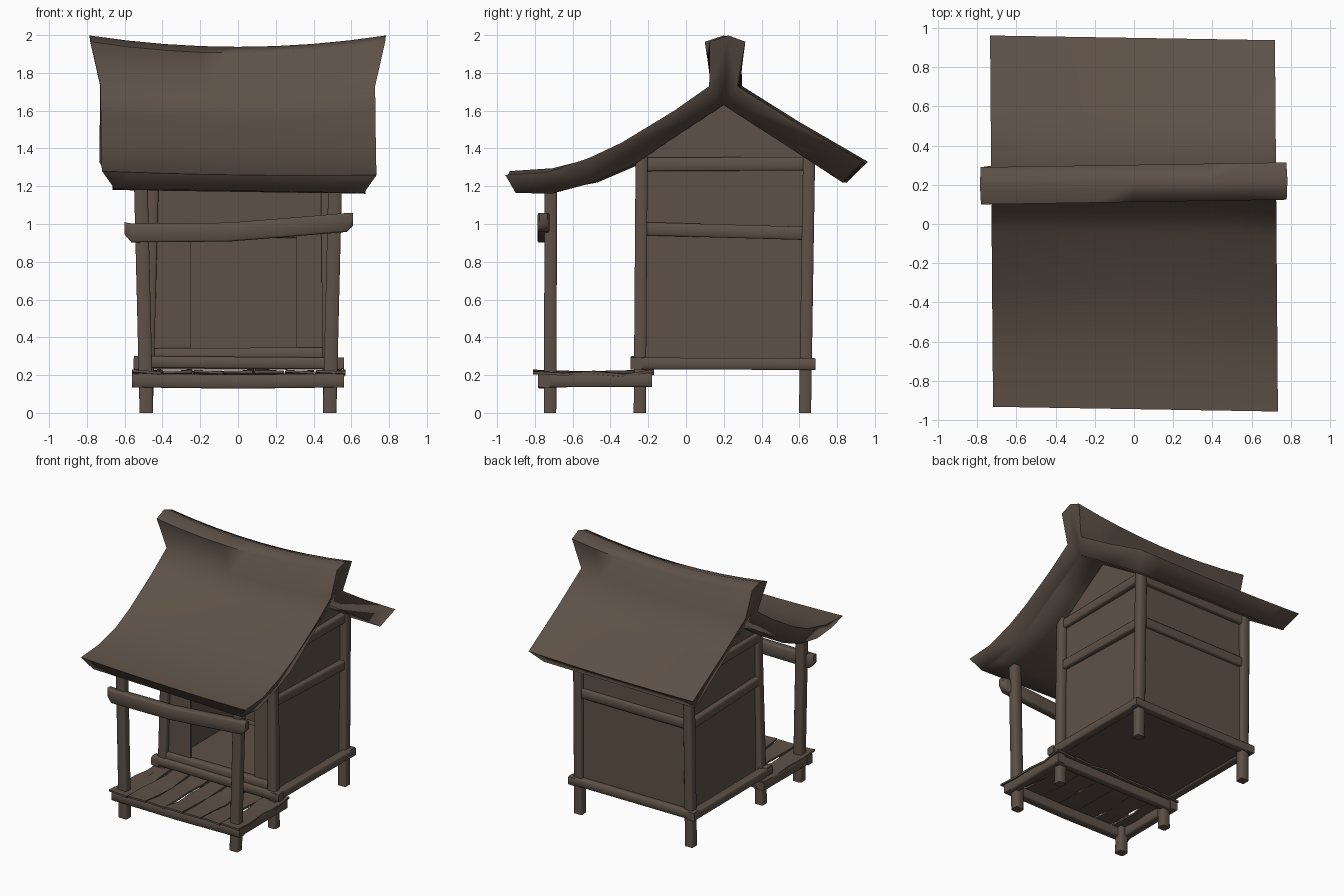
import bpy, bmesh, math, random
from mathutils import Vector

random.seed(4)
wood = bpy.data.materials.new("weathered brown wood")
wood.diffuse_color = (0.112, 0.083, 0.063, 1)


def finish(name, bm, angle=40):
    bmesh.ops.recalc_face_normals(bm, faces=bm.faces[:])
    me = bpy.data.meshes.new(name)
    bm.to_mesh(me)
    bm.free()
    me.materials.append(wood)
    for p in me.polygons:
        p.use_smooth = True
    me.set_sharp_from_angle(angle=math.radians(angle))
    ob = bpy.data.objects.new(name, me)
    bpy.context.collection.objects.link(ob)
    return ob


def loft(name, rings, angle=40):
    """Skin closed rings of points and cap both ends."""
    bm = bmesh.new()
    vs = [[bm.verts.new(p) for p in r] for r in rings]
    n = len(rings[0])
    for a, b in zip(vs, vs[1:]):
        for i in range(n):
            j = (i + 1) % n
            bm.faces.new((a[i], a[j], b[j], b[i]))
    bm.faces.new(vs[0])
    bm.faces.new(vs[-1])
    return finish(name, bm, angle)


def beam(name, path, w, h, end=1.0):
    """Squared timber with eased edges: w, h = half width, height (posts: x, y)."""
    pts = [Vector(p) for p in path]
    d = (pts[-1] - pts[0]).normalized()
    if abs(d.z) > 0.8:
        u, v = Vector((1, 0, 0)), Vector((0, 1, 0))
    else:
        u, v = d.cross(Vector((0, 0, 1))).normalized(), Vector((0, 0, 1))
    c = 0.8
    corner = [(1, -c), (1, c), (c, 1), (-c, 1), (-1, c), (-1, -c), (-c, -1), (c, -1)]
    rings = []
    for i, p in enumerate(pts):
        s = end if i in (0, len(pts) - 1) else 1
        rings.append([p + u * w * s * a + v * h * s * b for a, b in corner])
    return loft(name, rings, 60)


def box(name, lo, hi):
    (x0, y0, z0), (x1, y1, z1) = lo, hi
    return loft(name, [[(x, y0, z0), (x, y1, z0), (x, y1, z1), (x, y0, z1)] for x in (x0, x1)])


# Roof with ridge cap in one skin: (y, z, half width, sag at the middle)
roof = [(-0.945, 1.27, 0.727, 0.01), (-0.72, 1.285, 0.727, 0.01), (-0.5, 1.35, 0.727, 0.02),
        (-0.33, 1.43, 0.727, 0.03), (-0.05, 1.60, 0.727, 0.045), (0.135, 1.73, 0.727, 0.05),
        (0.112, 1.965, 0.78, 0.06), (0.212, 1.998, 0.785, 0.06), (0.302, 1.965, 0.78, 0.06),
        (0.285, 1.73, 0.727, 0.05), (0.58, 1.545, 0.727, 0.04), (0.95, 1.33, 0.727, 0.01),
        (0.84, 1.22, 0.67, 0), (0.55, 1.41, 0.67, 0), (0.21, 1.63, 0.67, 0), (-0.05, 1.46, 0.67, 0),
        (-0.27, 1.31, 0.67, 0), (-0.48, 1.22, 0.67, 0), (-0.70, 1.17, 0.67, 0),
        (-0.89, 1.175, 0.66, 0)]
rings = []
for i in range(9):
    t = i / 4 - 1
    rings.append([(t * half - 0.008 * y, y + (0.012 if z > 1.9 else -0.012) * t,
                   z - sag * (1 - t * t) - (0.01 * t if y < -0.6 else 0))
                  for y, z, half, sag in roof])
loft("roof_and_ridge", rings, 78)

for s, side, top_x in ((-1, "left", 0.45), (1, "right", 0.47)):
    # Posts
    beam(f"{side}_porch_post", [(s * 0.485, -0.72, 0), (s * 0.515, -0.715, 1.24)], 0.036, 0.033)
    beam(f"{side}_front_post", [(s * 0.485, -0.245, 0), (s * top_x, -0.235, 1.36)], 0.034, 0.032)
    beam(f"{side}_back_post", [(s * 0.485, 0.63, 0), (s * 0.48, 0.652, 1.38)], 0.034, 0.032)
    # Side wall with gable
    outline = [(-0.23, 0.25), (0.64, 0.25), (0.64, 1.36), (0.21, 1.65), (-0.23, 1.36)]
    loft(f"{side}_wall", [[(s * x, y, z) for y, z in outline] for x in (0.445, 0.46)])
    # Side rails
    beam(f"{side}_top_rail", [(s * 0.46, -0.23, 1.315), (s * 0.475, 0.65, 1.32)], 0.028, 0.036)
    beam(f"{side}_middle_rail", [(s * 0.465, -0.23, 0.975), (s * 0.475, 0.65, 0.95)], 0.028, 0.035)
    beam(f"{side}_floor_beam", [(s * 0.52, -0.295, 0.262), (s * 0.52, 0.685, 0.258)], 0.033, 0.031)
    # Porch frame sides
    beam(f"{side}_porch_beam", [(s * 0.525, -0.78, 0.172), (s * 0.525, -0.18, 0.175)], 0.033, 0.037)

# House floor, front and back beams
box("house_floor", (-0.52, -0.27, 0.24), (0.52, 0.66, 0.262))
beam("front_floor_beam", [(-0.55, -0.262, 0.27), (0.56, -0.262, 0.262)], 0.033, 0.031)
beam("back_floor_beam", [(-0.55, 0.652, 0.26), (0.55, 0.652, 0.26)], 0.033, 0.031)
beam("door_sill", [(-0.46, -0.235, 0.305), (0.46, -0.235, 0.31)], 0.03, 0.037)

# Front wall around the doorway, back wall
box("front_wall_left", (-0.46, -0.235, 0.26), (-0.25, -0.22, 1.33))
box("front_wall_right", (0.31, -0.235, 0.26), (0.46, -0.22, 1.33))
box("front_wall_lintel", (-0.25, -0.235, 1.0), (0.31, -0.22, 1.33))
box("back_wall", (-0.47, 0.625, 0.25), (0.47, 0.64, 1.38))
beam("back_middle_rail", [(-0.48, 0.64, 0.96), (0.48, 0.64, 0.96)], 0.028, 0.035)
beam("back_top_rail", [(-0.48, 0.645, 1.31), (0.48, 0.645, 1.31)], 0.028, 0.036)

# Porch frame and crooked cross beam
beam("porch_front_beam", [(-0.56, -0.75, 0.172), (0, -0.75, 0.165), (0.56, -0.75, 0.172)], 0.033, 0.037)
beam("porch_back_beam", [(-0.54, -0.215, 0.172), (0.54, -0.215, 0.172)], 0.03, 0.035)
beam("porch_cross_beam", [(-0.60, -0.755, 0.977), (-0.565, -0.755, 0.953), (-0.05, -0.755, 0.957),
                          (0.3, -0.755, 0.985), (0.575, -0.755, 1.008), (0.61, -0.755, 1.025)],
     0.032, 0.05, 0.65)

# Warped porch planks running front to back
n = 7
for i in range(n):
    cx = -0.48 + 0.97 * i / (n - 1)
    rings = []
    for k in range(5):
        f = k / 4
        y = -0.81 + 0.64 * f
        tilt = random.uniform(-0.15, 0.15)
        c = cx + random.uniform(-0.006, 0.006)
        z = 0.217 - 0.012 * math.sin(math.pi * f)
        rings.append([(c + a * 0.077, y, z + a * 0.077 * tilt + b * 0.007)
                      for a, b in ((-1, -1), (1, -1), (1, 1), (-1, 1))])
    loft(f"porch_plank_{i + 1}", rings)
